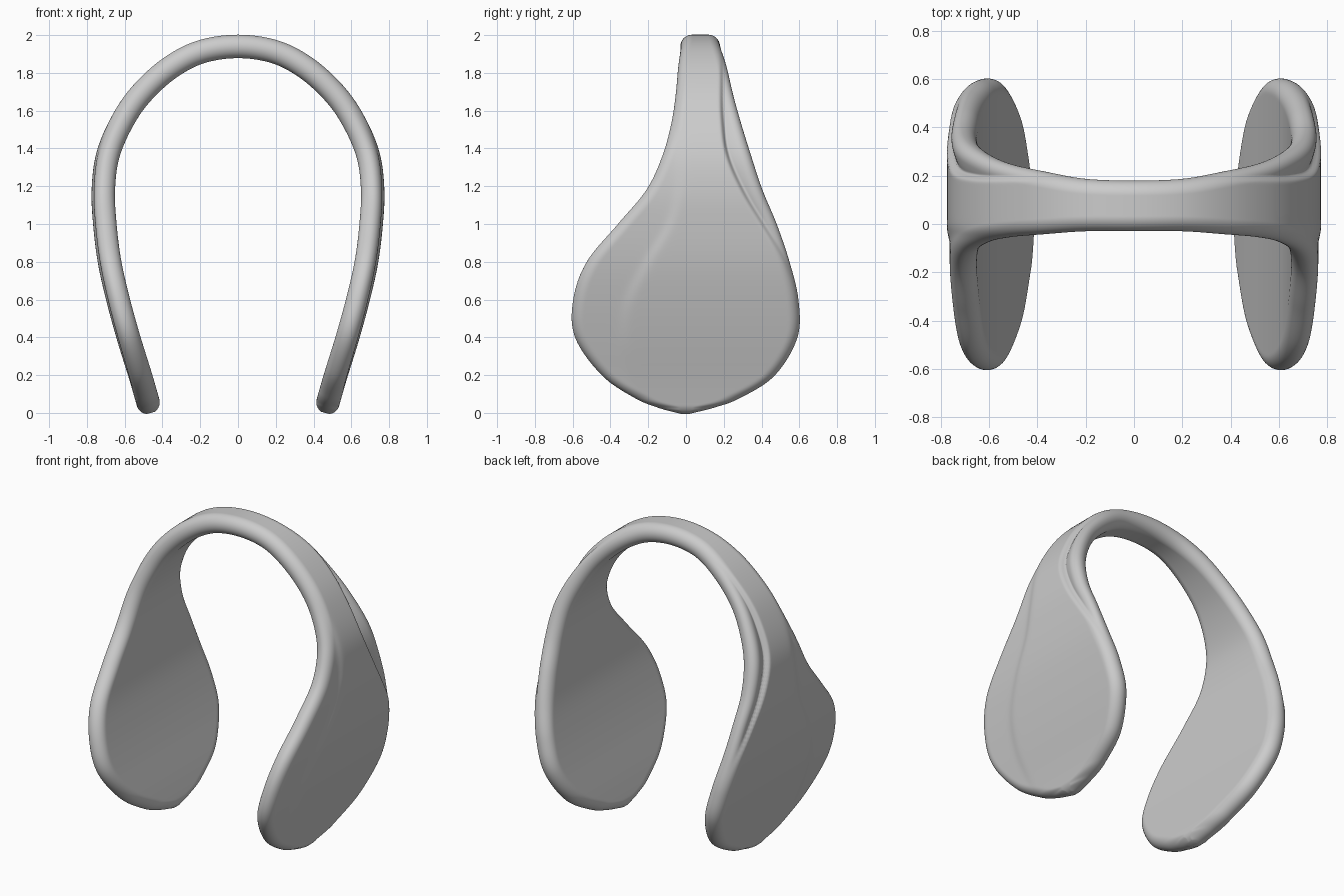
import bpy, bmesh, math

if "Cube" in bpy.data.objects:
    bpy.data.objects.remove(bpy.data.objects["Cube"])

# Half of the band, crown to pad tip:
# x, z, front edge y, back edge y, back crease y, its depth, front crease y, its depth
KEYS = [
    (0.00, 1.94, -.030, .180, .20, .000, -.04, .000),
    (0.20, 1.91, -.030, .187, .20, .000, -.04, .000),
    (0.37, 1.82, -.042, .217, .20, .006, -.04, .000),
    (0.52, 1.68, -.055, .250, .20, .020, -.04, .003),
    (0.62, 1.53, -.078, .292, .205, .028, -.04, .008),
    (0.69, 1.36, -.125, .345, .23, .032, -.03, .010),
    (0.713, 1.18, -.21, .405, .31, .032, -.04, .012),
    (0.705, 1.00, -.36, .480, .42, .026, -.09, .012),
    (0.68, 0.80, -.525, .548, .54, .008, -.21, .012),
    (0.635, 0.60, -.597, .595, .60, .000, -.31, .010),
    (0.58, 0.40, -.587, .590, .60, .000, -.33, .008),
    (0.518, 0.20, -.445, .470, .60, .000, -.29, .004),
    (0.483, 0.08, -.270, .285, .60, .000, -.24, .000),
    (0.470, 0.03, -.150, .150, .60, .000, -.20, .000),
    (0.462, 0.00, -.040, .030, .60, .000, -.20, .000),
]
R = 0.062          # half thickness
M, N = 120, 100    # steps along half the band, steps across one face


def spline(u):
    """Smooth interpolation of the key rows, mirrored at the crown."""
    n = len(KEYS) - 1
    i = min(int(u * n), n - 1)
    t = u * n - i
    first = list(KEYS[1])
    first[0] = -first[0]
    a = KEYS[i - 1] if i else first
    b, c = KEYS[i], KEYS[i + 1]
    d = KEYS[i + 2] if i + 2 <= n else [2 * q - p for p, q in zip(b, c)]
    return [0.5 * (2 * q + (r - p) * t + (2 * p - 5 * q + 4 * r - s) * t * t
                   + (3 * q - p - 3 * r + s) * t ** 3)
            for p, q, r, s in zip(a, b, c, d)]


def crease(y, yb, db, yf, df):
    """Groove behind the band and soft step in front of it."""
    e = y - yb
    groove = db * (math.exp(-e / .07) if e > 0 else math.exp(-(e / .015) ** 2))
    step = df / (1 + math.exp(max(-40, min(40, (y - yf) / .012))))
    return groove + step


def ring(u):
    """Closed cross-section of the right half as (x, y, z) points."""
    x, z, y0, y1, yb, db, yf, df = spline(u)
    p, q = spline(max(u - .002, 0)), spline(min(u + .002, 1))
    tx, tz = q[0] - p[0], q[1] - p[1]
    if u == 0:
        tx, tz = 1, 0
    length = math.hypot(tx, tz)
    nx, nz = -tz / length, tx / length
    slope = ((q[3] - q[2]) - (p[3] - p[2])) / 2 / length if u > 0 else 0
    k = 1 / math.sqrt(1 + slope * slope)
    tip = math.hypot(x - KEYS[-1][0], z - KEYS[-1][1]) + .004
    mid, hw = (y0 + y1) / 2, (y1 - y0) / 2
    outer, inner = [], []
    for j in range(N + 1):
        y = mid - hw * math.cos(math.pi * j / N)
        d = min((y - y0) * k, (y1 - y) * k, tip, R)
        h = R * math.sqrt(max(0, 1 - (1 - d / R) ** 2))
        ho = h - crease(y, yb, db, yf, df) * h / R
        outer.append((x + nx * ho, y, z + nz * ho))
        if 0 < j < N:
            inner.append((x - nx * h, y, z - nz * h))
    return outer + inner[::-1]


# Headband and both ear pads as one continuous swept shell
bm = bmesh.new()
rings = []
for i in range(-M, M + 1):
    side = -1 if i < 0 else 1
    rings.append([bm.verts.new((side * x, y, z)) for x, y, z in ring(abs(i) / M)])
for a, b in zip(rings, rings[1:]):
    for j in range(len(a)):
        k = (j + 1) % len(a)
        bm.faces.new((a[j], a[k], b[k], b[j]))
bm.faces.new(rings[0])
bm.faces.new(rings[-1][::-1])
bmesh.ops.recalc_face_normals(bm, faces=bm.faces)
for f in bm.faces:
    f.smooth = True

mesh = bpy.data.meshes.new("headband_with_ear_pads")
bm.to_mesh(mesh)
bm.free()
obj = bpy.data.objects.new("headband_with_ear_pads", mesh)
bpy.context.collection.objects.link(obj)
